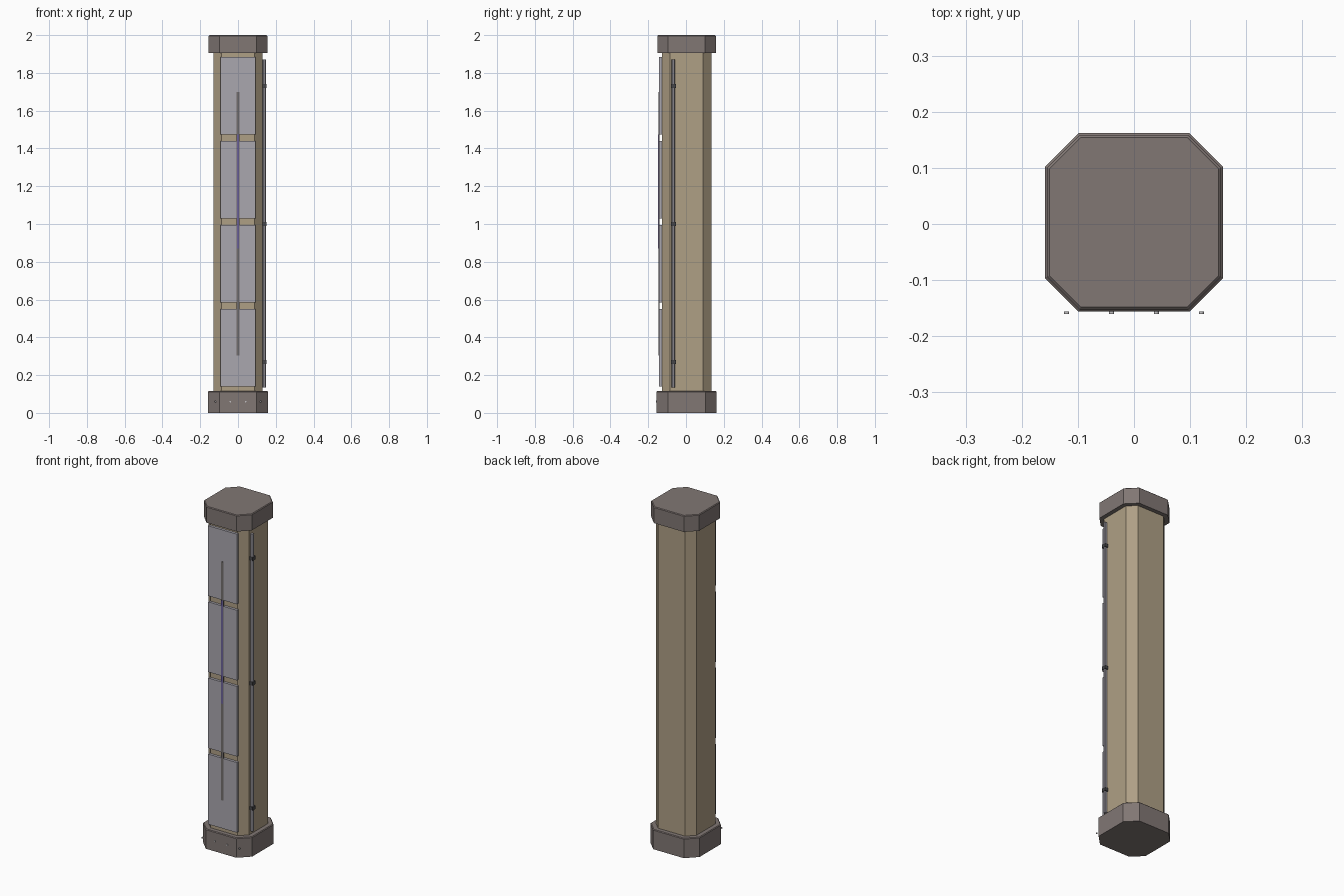
import bpy, bmesh, math
from mathutils import Matrix

if "Cube" in bpy.data.objects:
    bpy.data.objects.remove(bpy.data.objects["Cube"])

CY = 0.003  # column centre in y (trim on the front shifts the bounds)


def mat(name, rgb):
    m = bpy.data.materials.new(name)
    m.diffuse_color = (*rgb, 1)
    m.use_nodes = True
    m.node_tree.nodes["Principled BSDF"].inputs["Base Color"].default_value = m.diffuse_color
    return m


TAN = mat("tan_concrete", (0.43, 0.35, 0.235))
BROWN = mat("brown_grey_metal", (0.22, 0.185, 0.175))
PANEL = mat("pale_grey_panel", (0.40, 0.385, 0.43))
DARK = mat("dark_strip", (0.17, 0.155, 0.15))
PURPLE = mat("purple_light", (0.13, 0.09, 0.55))
BLACK = mat("dark_clip", (0.06, 0.06, 0.065))
STEEL = mat("light_steel", (0.55, 0.54, 0.55))


def finish(name, bm, material):
    bmesh.ops.recalc_face_normals(bm, faces=bm.faces)
    me = bpy.data.meshes.new(name)
    bm.to_mesh(me)
    bm.free()
    me.materials.append(material)
    ob = bpy.data.objects.new(name, me)
    bpy.context.collection.objects.link(ob)
    return ob


def octagon(h, c):
    e = h - c
    return [(e, -h), (h, -e), (h, e), (e, h), (-e, h), (-h, e), (-h, -e), (-e, -h)]


def octagon_column(name, rings, material):
    """Stack of (z, half width, chamfer) rings, closed at both ends."""
    bm = bmesh.new()
    loops = [[bm.verts.new((x, y + CY, z)) for x, y in octagon(h, c)] for z, h, c in rings]
    for a, b in zip(loops, loops[1:]):
        for i in range(8):
            j = (i + 1) % 8
            bm.faces.new((a[i], a[j], b[j], b[i]))
    bm.faces.new(loops[0][::-1])
    bm.faces.new(loops[-1])
    return finish(name, bm, material)


def box(name, x0, x1, y0, y1, z0, z1, material):
    bm = bmesh.new()
    m = Matrix.Translation(((x0 + x1) / 2, (y0 + y1) / 2, (z0 + z1) / 2)) \
        @ Matrix.Diagonal((x1 - x0, y1 - y0, z1 - z0, 1))
    bmesh.ops.create_cube(bm, size=1, matrix=m)
    return finish(name, bm, material)


def cylinder(name, loc, r, depth, material, sides=12, rot=None):
    bm = bmesh.new()
    m = Matrix.Translation(loc) @ (rot or Matrix())
    bmesh.ops.create_cone(bm, cap_ends=True, segments=sides, radius1=r, radius2=r,
                          depth=depth, matrix=m)
    return finish(name, bm, material)


# Main column with base and top cap
octagon_column("column_body", [(0.1, 0.131, 0.044), (1.92, 0.131, 0.044)], TAN)
octagon_column("base", [(0, 0.159, 0.06), (0.111, 0.159, 0.06), (0.115, 0.155, 0.058)], BROWN)
octagon_column("top_cap", [(1.905, 0.155, 0.058), (1.996, 0.155, 0.058), (2.0, 0.151, 0.056)], BROWN)

# Four front panels
for i in range(4):
    z = 0.14 + i * 0.445
    box(f"front_panel_{i + 1}", -0.093, 0.093, -0.143, -0.127, z, z + 0.41, PANEL)

# Centre strip with its lit section
box("centre_strip", -0.007, 0.007, -0.146, -0.139, 0.305, 1.70, DARK)
box("light_line", -0.003, 0.003, -0.147, -0.145, 0.87, 1.475, PURPLE)

# Side conduit and its clips
cylinder("side_conduit", (0.139, -0.067, 1.0025), 0.01, 1.735, PANEL, 8,
         Matrix.Rotation(math.pi / 8, 4, 'Z'))
for i, z in enumerate((0.27, 1.0, 1.73)):
    box(f"conduit_clip_{i + 1}", 0.129, 0.1505, -0.079, -0.053, z - 0.01, z + 0.01, BLACK)

# Row of base screws
for i, x in enumerate((-0.12, -0.04, 0.04, 0.12)):
    cylinder(f"base_screw_{i + 1}", (x, -0.158, 0.06), 0.0045, 0.004, STEEL, 12,
             Matrix.Rotation(math.pi / 2, 4, 'X'))
